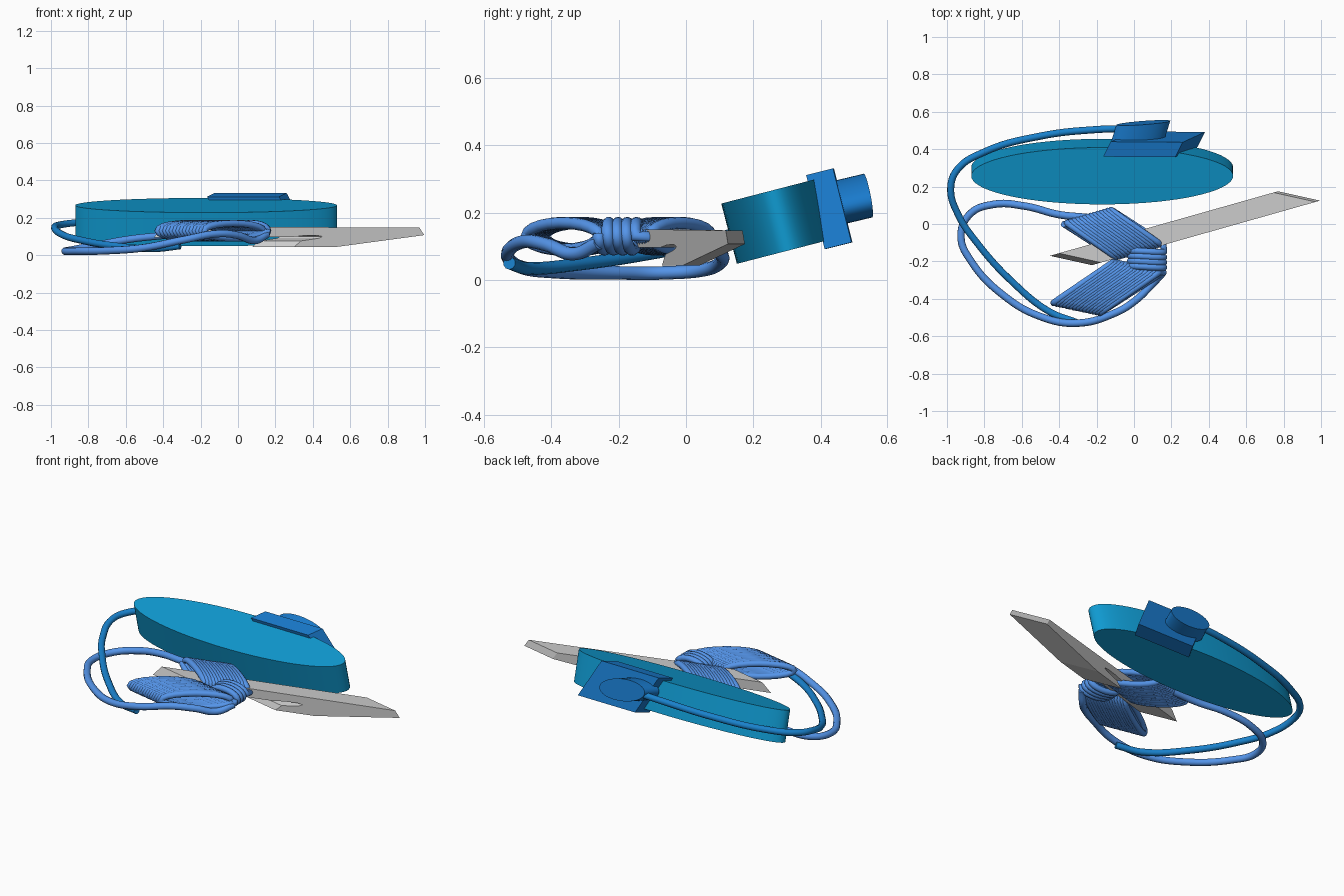
import bpy, bmesh
from math import sin, cos, pi, radians
from mathutils import Vector as V

if "Cube" in bpy.data.objects:
    bpy.data.objects.remove(bpy.data.objects["Cube"])


def colour(name, rgb):
    m = bpy.data.materials.new(name)
    m.diffuse_color = (*rgb, 1)
    m.use_nodes = True
    m.node_tree.nodes["Principled BSDF"].inputs["Base Color"].default_value = m.diffuse_color
    return m


BAND = colour("band_blue", (0.005, 0.33, 0.65))
SNAP = colour("snap_blue", (0.01, 0.20, 0.62))
CORD = colour("cord_blue", (0.09, 0.30, 0.82))
DARK = colour("lead_blue", (0.01, 0.22, 0.60))


def prism(name, loop, sweep, mat=None, smooth=False):
    """Sweep a closed outline along a vector, capped at both ends."""
    bm = bmesh.new()
    a = [bm.verts.new(p) for p in loop]
    b = [bm.verts.new(V(p) + V(sweep)) for p in loop]
    bm.faces.new(a)
    bm.faces.new(b[::-1])
    n = len(a)
    for i in range(n):
        bm.faces.new((a[i], b[i], b[(i + 1) % n], a[(i + 1) % n]))
    bmesh.ops.recalc_face_normals(bm, faces=bm.faces)
    me = bpy.data.meshes.new(name)
    bm.to_mesh(me)
    bm.free()
    ob = bpy.data.objects.new(name, me)
    bpy.context.collection.objects.link(ob)
    if mat:
        me.materials.append(mat)
    if smooth:
        bpy.context.view_layer.objects.active = ob
        ob.select_set(True)
        bpy.ops.object.shade_smooth_by_angle(angle=radians(40))
        ob.select_set(False)
    return ob


def ellipse(c, u, v, n):
    c, u, v = V(c), V(u), V(v)
    return [c + u * cos(2 * pi * i / n) + v * sin(2 * pi * i / n) for i in range(n)]


def tube(name, pts, radius, mat, bezier=True):
    """Round cord following points."""
    cu = bpy.data.curves.new(name, 'CURVE')
    cu.dimensions = '3D'
    cu.bevel_depth = radius
    cu.bevel_resolution = 3
    cu.use_fill_caps = True
    cu.resolution_u = 10
    s = cu.splines.new('BEZIER' if bezier else 'POLY')
    items = s.bezier_points if bezier else s.points
    items.add(len(pts) - 1)
    for q, p in zip(items, pts):
        if bezier:
            q.co = p
            q.handle_left_type = q.handle_right_type = 'AUTO'
        else:
            q.co = (*p, 1)
    s.use_smooth = True
    cu.materials.append(mat)
    ob = bpy.data.objects.new(name, cu)
    bpy.context.collection.objects.link(ob)
    return ob


def coil(start, end, half, turns, phase=0.0, rise=0.04, steps=20):
    """Flattened helix whose long axis is 'half'."""
    start, end, half = V(start), V(end), V(half)
    n = int(turns * steps)
    out = []
    for i in range(n + 1):
        a = phase + 2 * pi * i / steps
        out.append(start.lerp(end, i / n) + half * cos(a) + V((0, 0, rise * sin(a))))
    return out


# wrist band: oval drum tilted back
t = radians(14.5)
yd, zd = V((0, cos(t), sin(t))), V((0, -sin(t), cos(t)))
centre = V((-0.17, 0.28, 0.177))
prism("wrist_band", ellipse(centre - zd * 0.0925, (0.70, 0, 0), yd * 0.157, 72),
      zd * 0.185, BAND, True)

# snap plate (skewed box) and its oval stud
o, across, back, down = (V((-0.165, 0.36, 0.312)), V((0.385, -0.003, 0)),
                         V((0.04, 0.08, 0.02)), V((0.12, 0.055, -0.22)))
prism("snap_plate", [o, o + across, o + across + down, o + down], back, SNAP)
prism("snap_stud", ellipse((0.02, 0.445, 0.228), (0.14, 0.008, 0), (-0.035, -0.0125, 0.065), 40),
      (0.03, 0.096, 0.023), SNAP, True)

# lead from the stud round to the cord
tube("lead", [(0.0, 0.51, 0.245), (-0.2, 0.505, 0.235), (-0.5, 0.47, 0.21),
              (-0.8, 0.385, 0.18), (-0.945, 0.29, 0.163), (-0.98, 0.19, 0.148),
              (-0.94, 0.05, 0.11), (-0.84, -0.1, 0.08), (-0.65, -0.31, 0.048),
              (-0.45, -0.47, 0.035), (-0.31, -0.525, 0.05)], 0.019, DARK)

# loose loop of the cord
tube("cord_loop", [(-0.25, 0.035, 0.12), (-0.4, 0.05, 0.105), (-0.58, 0.095, 0.085),
                   (-0.75, 0.105, 0.055), (-0.88, 0.05, 0.03), (-0.925, -0.07, 0.021),
                   (-0.87, -0.2, 0.021), (-0.7, -0.38, 0.024), (-0.5, -0.495, 0.04),
                   (-0.3, -0.53, 0.08), (-0.1, -0.475, 0.115), (0.0, -0.415, 0.105),
                   (0.09, -0.33, 0.078), (0.155, -0.26, 0.11)], 0.02, CORD)

# springy cord: two slanted bundles joined by a few fanned turns
path = coil((-0.24, -0.09, 0.13), (0.022, -0.013, 0.13), (0.135, -0.09, 0), 14.5, pi)
path += coil((0.07, -0.14, 0.13), (0.07, -0.25, 0.13), (0.09, -0.01, 0), 4)
path += coil((-0.275, -0.312, 0.13), (-0.01, -0.368, 0.13), (0.163, 0.108, 0), 15)
tube("coiled_cord", path, 0.018, CORD, bezier=False)

# clip: side profile (along length, height) swept across a skewed width
profile = [(0, 0.095), (0.04, 0.152), (0.98, 0.147), (1, 0.107), (0.61, 0.043),
           (0.43, 0.043), (0.46, 0.076), (0.50, 0.083), (0.54, 0.091),
           (0.555, 0.1), (0.53, 0.106), (0.47, 0.104), (0.42, 0.097)]
near, length = V((-0.225, -0.22, 0)), V((1.22, 0.345, 0))
prism("clip", [near + length * s + V((0, 0, z)) for s, z in profile], (-0.225, 0.05, 0))
